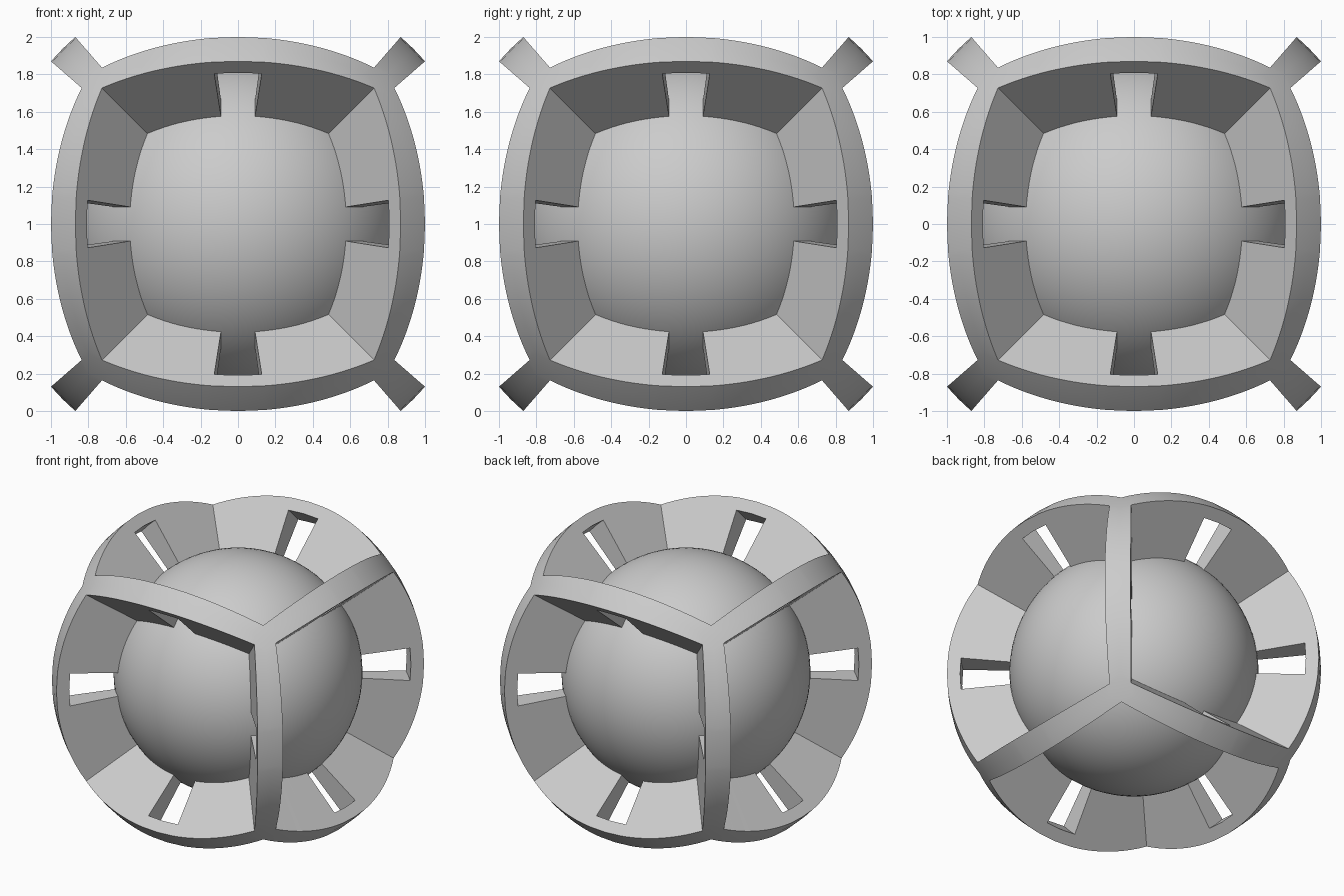
import bpy, bmesh, math

if "Cube" in bpy.data.objects:
    bpy.data.objects.remove(bpy.data.objects["Cube"])

CENTRE_Z = 1.0
R_OUT, R_SLOT, R_IN = 1.3255, 1.232, 0.86   # rib outside, slot ceiling, hidden root
R_BALL = 0.882
RIM = 0.87                                   # opening half-size on a unit cube face
SLOT = 0.0735                                # slot taper factor
STEPS = 18

# Inner ball
bpy.ops.mesh.primitive_uv_sphere_add(segments=96, ring_count=48, radius=R_BALL,
                                     location=(0, 0, CENTRE_Z))
ball = bpy.context.object
ball.name = "inner_ball"
bpy.ops.object.shade_smooth()

# Grid lines of one cube face: slot columns, rib steps, then the border band
s0 = SLOT * (1 + RIM)
half = [s0 + (RIM - s0) * k / STEPS for k in range(STEPS)] + [RIM, 1.0]
ticks = [-t for t in reversed(half)] + [0.0] + half


def grid_point(axis, sign, u, v, r):
    """Project a cube face grid point onto a sphere of radius r."""
    if abs(u) == s0 and abs(v) >= RIM:
        u = math.copysign(SLOT * (1 + abs(v)), u)
    elif abs(v) == s0 and abs(u) >= RIM:
        v = math.copysign(SLOT * (1 + abs(u)), v)
    k = r / math.sqrt(1 + u * u + v * v)
    p = [0, 0, 0]
    p[axis], p[(axis + 1) % 3], p[(axis + 2) % 3] = sign * k, u * k, v * k
    return tuple(round(c, 5) for c in p)


# Frame built of radial blocks; faces shared by two blocks are dropped
quads = {}
SIDES = [(0, 1, 2, 3), (4, 5, 6, 7), (0, 1, 5, 4), (1, 2, 6, 5), (2, 3, 7, 6), (3, 0, 4, 7)]


def add_block(axis, sign, u0, u1, v0, v1, r0, r1):
    c = [grid_point(axis, sign, u, v, r) for r in (r0, r1)
         for u, v in ((u0, v0), (u1, v0), (u1, v1), (u0, v1))]
    for side in SIDES:
        q = [c[i] for i in side]
        key = frozenset(q)
        if key in quads:
            del quads[key]
        else:
            quads[key] = q


for axis in range(3):
    for sign in (-1, 1):
        for u0, u1 in zip(ticks, ticks[1:]):
            for v0, v1 in zip(ticks, ticks[1:]):
                mu, mv = abs(u0 + u1) / 2, abs(v0 + v1) / 2
                if max(mu, mv) < RIM:
                    continue                 # open window
                add_block(axis, sign, u0, u1, v0, v1, R_SLOT, R_OUT)
                if min(mu, mv) > s0:         # leave the slot empty
                    add_block(axis, sign, u0, u1, v0, v1, R_IN, R_SLOT)

bm = bmesh.new()
verts = {}
for q in quads.values():
    bm.faces.new([verts.setdefault(p, None) or verts.update({p: bm.verts.new(p)}) or verts[p]
                  for p in q])
bmesh.ops.recalc_face_normals(bm, faces=bm.faces)
mesh = bpy.data.meshes.new("cage_frame")
bm.to_mesh(mesh)
bm.free()
frame = bpy.data.objects.new("cage_frame", mesh)
frame.location.z = CENTRE_Z
bpy.context.collection.objects.link(frame)

# Smooth outer skin with sharp rims
bpy.ops.object.select_all(action='DESELECT')
frame.select_set(True)
bpy.context.view_layer.objects.active = frame
bpy.ops.object.shade_smooth_by_angle(angle=math.radians(30))
